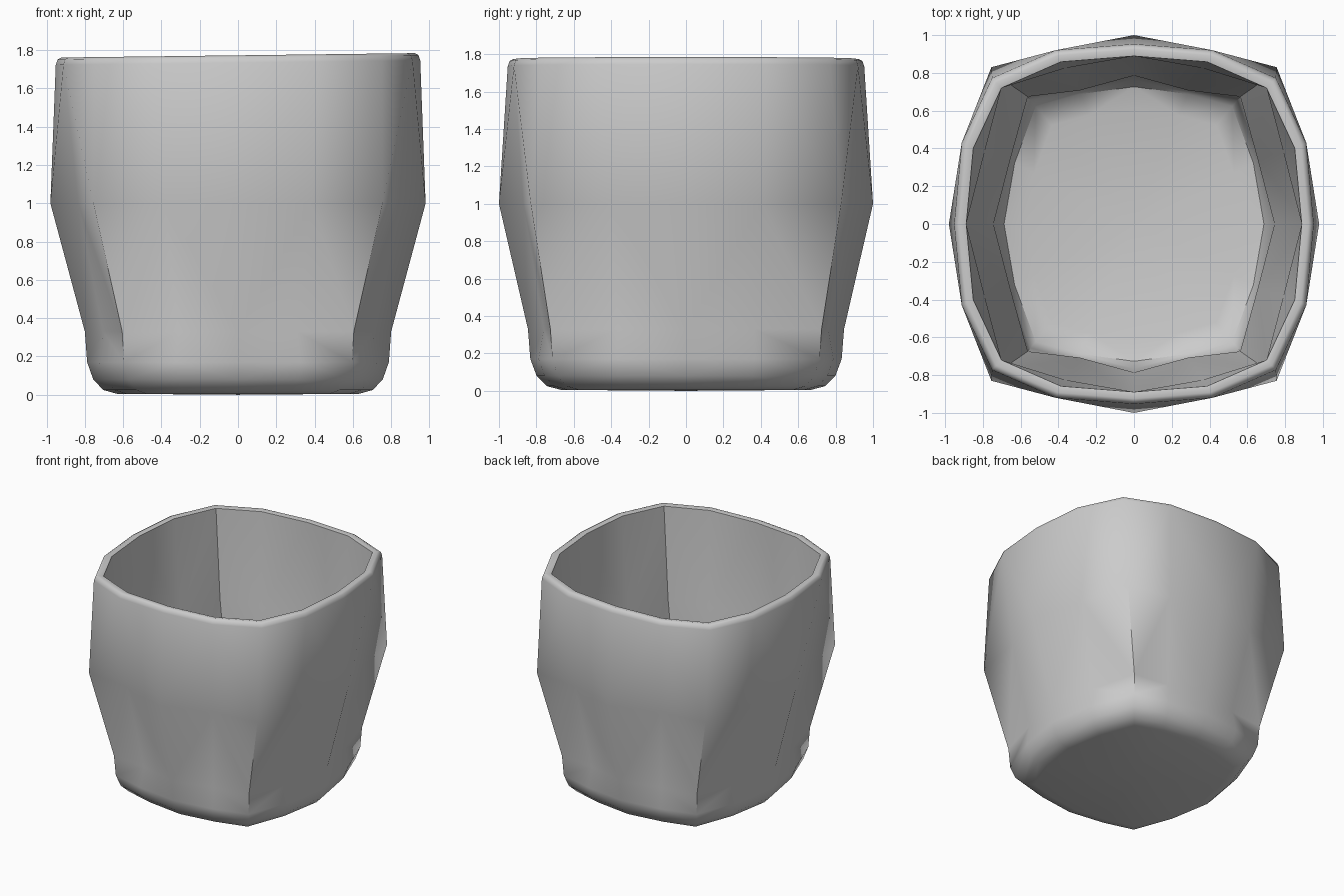
import bpy, bmesh

if "Cube" in bpy.data.objects:
    bpy.data.objects.remove(bpy.data.objects["Cube"])

# Quarter outlines running from the +x axis to the +y axis
FOOT = [(.80, 0), (.735, .375), (.605, .725), (.33, .80), (0, .845)]
HIP = [(.80, 0), (.705, .365), (.605, .725), (.31, .76), (0, .845)]     # fluted
WAIST = [(.98, 0), (.835, .405), (.755, .83), (.385, .87), (0, 1.0)]    # fluted
RIM = [(.952, 0), (.912, .43), (.752, .772), (.415, .92), (0, .953)]
WAIST_IN = [(.915, 0), (.79, .385), (.70, .77), (.365, .825), (0, .935)]
TILT = 0.012

bm = bmesh.new()


def ring(quarter, z, s=1.0, tilt=0.0):
    half = quarter + [(-x, y) for x, y in quarter[-2::-1]]
    full = half + [(x, -y) for x, y in half[-2:0:-1]]
    return [bm.verts.new((x * s, y * s, z + tilt * x)) for x, y in full]


def bridge(a, b):
    # diagonals start on the flute valleys (odd points) of the lower ring
    n = len(a)
    for i in range(n):
        j = (i + 1) % n
        if i % 2:
            bm.faces.new((a[i], a[j], b[i]))
            bm.faces.new((a[j], b[j], b[i]))
        else:
            bm.faces.new((a[i], a[j], b[j]))
            bm.faces.new((a[i], b[j], b[i]))


rings = [
    # rounded foot
    ring(FOOT, 0.005, .79), ring(FOOT, .025, .88), ring(FOOT, .08, .945),
    ring(FOOT, .17, .985), ring(HIP, .33),
    # flared, fluted body
    ring(WAIST, 1.0),
    # softly rounded lip
    ring(RIM, 1.735, 1.0, TILT), ring(RIM, 1.763, .99, TILT),
    ring(RIM, 1.773, .97, TILT), ring(RIM, 1.765, .933, TILT),
    # inner wall and floor
    ring(WAIST_IN, 1.0), ring(HIP, .34, .93), ring(FOOT, .18, .905),
    ring(FOOT, .095, .86), ring(FOOT, .065, .72),
]
for lower, upper in zip(rings, rings[1:]):
    bridge(lower, upper)

# underside and inner floor
for loop, z in ((rings[0], 0.0), (rings[-1], .06)):
    centre = bm.verts.new((0, 0, z))
    for i in range(len(loop)):
        bm.faces.new((loop[i], loop[(i + 1) % len(loop)], centre))

bmesh.ops.recalc_face_normals(bm, faces=bm.faces[:])
mesh = bpy.data.meshes.new("cup")
bm.to_mesh(mesh)
bm.free()
cup = bpy.data.objects.new("cup", mesh)
bpy.context.collection.objects.link(cup)
bpy.context.view_layer.objects.active = cup
cup.select_set(True)
bpy.ops.object.shade_smooth_by_angle(angle=0.9)
